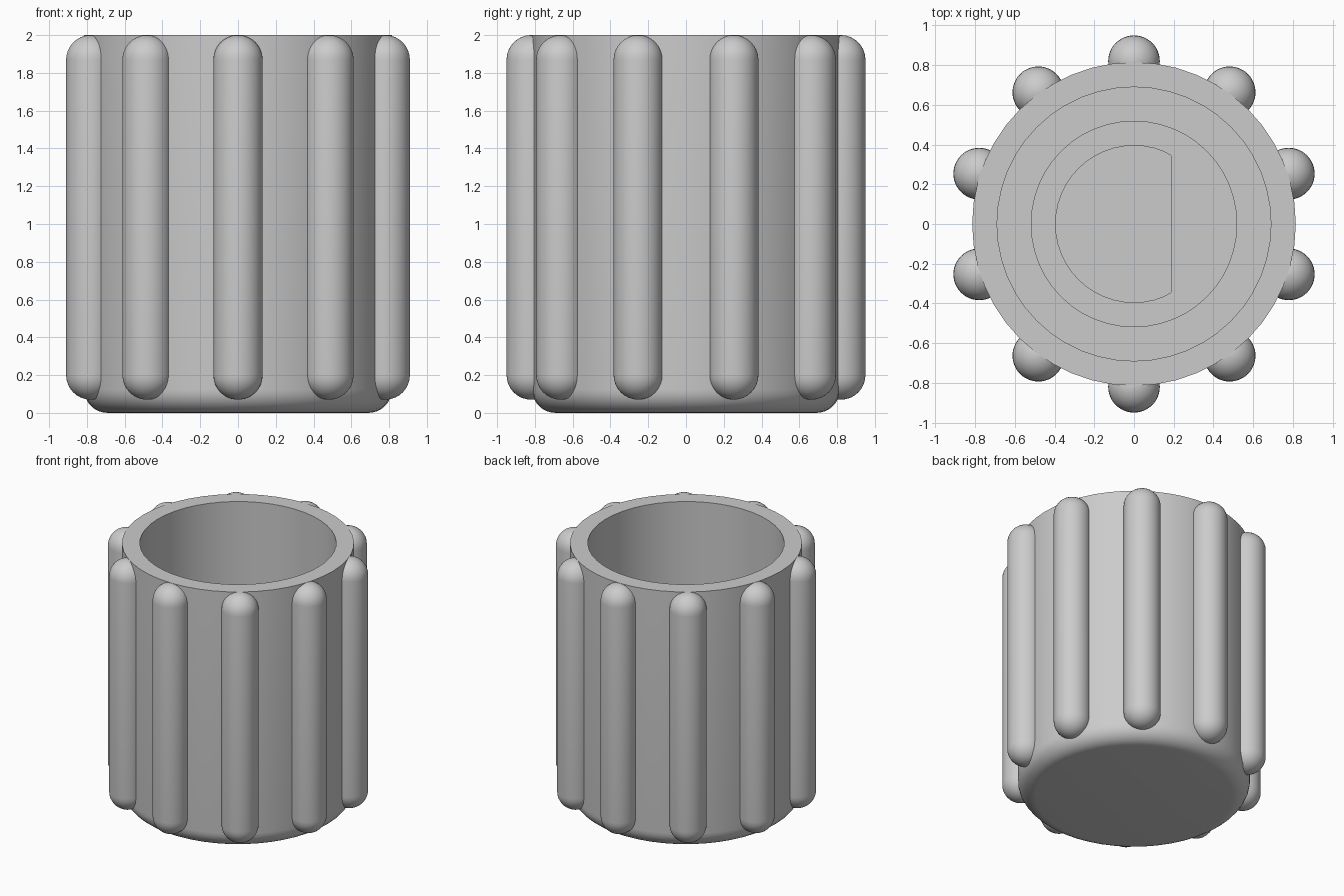
import bpy, bmesh, math

cube = bpy.data.objects.get("Cube")
if cube:
    bpy.data.objects.remove(cube, do_unlink=True)

SIDES = 48
RIBS = 10
HEIGHT = 2.0
OUTER, INNER, WALL = 0.815, 0.69, 0.125
BOSS_R, BOSS_TOP = 0.52, 1.1
SHAFT_R, FLAT_X = 0.395, 0.19
RIB_R, RIB_RING = 0.13, 0.82

grey = bpy.data.materials.new("plain_grey")
grey.use_nodes = True
colour = (0.6, 0.6, 0.6, 1.0)
grey.diffuse_color = colour
grey.node_tree.nodes["Principled BSDF"].inputs["Base Color"].default_value = colour


def circle(radius, z, flat=None):
    """Ring of points, optionally cut by a flat on the +x side."""
    points = []
    for i in range(SIDES):
        a = math.tau * i / SIDES
        x, y = radius * math.cos(a), radius * math.sin(a)
        points.append((x if flat is None else min(x, flat), y, z))
    return points


def loft(name, rings, cap_start=True, cap_end=True, angle=30):
    """Skin a list of equal rings into one mesh object."""
    bm = bmesh.new()
    loops = [[bm.verts.new(p) for p in ring] for ring in rings]
    for a, b in zip(loops, loops[1:]):
        for i in range(SIDES):
            j = (i + 1) % SIDES
            bm.faces.new((a[i], a[j], b[j], b[i]))
    if cap_start:
        bm.faces.new(loops[0][::-1])
    if cap_end:
        bm.faces.new(loops[-1])
    bmesh.ops.recalc_face_normals(bm, faces=bm.faces)
    mesh = bpy.data.meshes.new(name)
    bm.to_mesh(mesh)
    bm.free()
    mesh.materials.append(grey)
    obj = bpy.data.objects.new(name, mesh)
    bpy.context.collection.objects.link(obj)
    bpy.ops.object.select_all(action='DESELECT')
    obj.select_set(True)
    bpy.context.view_layer.objects.active = obj
    bpy.ops.object.shade_smooth_by_angle(angle=math.radians(angle))
    return obj


def arc(start, end, steps):
    return [start + (end - start) * i / steps for i in range(steps + 1)]


# Cup: rounded bottom edge, straight wall, flat rim and cavity
rings = [circle(OUTER - WALL + WALL * math.sin(a), WALL - WALL * math.cos(a))
         for a in arc(0, math.pi / 2, 8)]
rings += [circle(OUTER, HEIGHT), circle(INNER, HEIGHT), circle(INNER, WALL)]
loft("knob_body", rings)

# Central boss with a D-shaped shaft socket
loft("shaft_boss", [circle(BOSS_R, WALL),
                    circle(BOSS_R, BOSS_TOP),
                    circle(SHAFT_R, BOSS_TOP, FLAT_X),
                    circle(SHAFT_R, WALL + 0.005, FLAT_X)])

# Grip ribs: round-ended rods around the wall
low, high = WALL + 0.075, HEIGHT - RIB_R
profile = [(RIB_R * math.cos(a), low + RIB_R * math.sin(a))
           for a in arc(-math.pi / 2 + 0.02, 0, 8)]
profile += [(RIB_R * math.cos(a), high + RIB_R * math.sin(a))
            for a in arc(0, math.pi / 2 - 0.02, 8)]
rib = loft("grip_rib_1", [circle(r, z) for r, z in profile], angle=40)
for i in range(RIBS):
    part = rib if i == 0 else bpy.data.objects.new(f"grip_rib_{i + 1}", rib.data)
    if i:
        bpy.context.collection.objects.link(part)
    a = -math.pi / 2 + math.tau * i / RIBS
    part.location = (RIB_RING * math.cos(a), RIB_RING * math.sin(a), 0)
